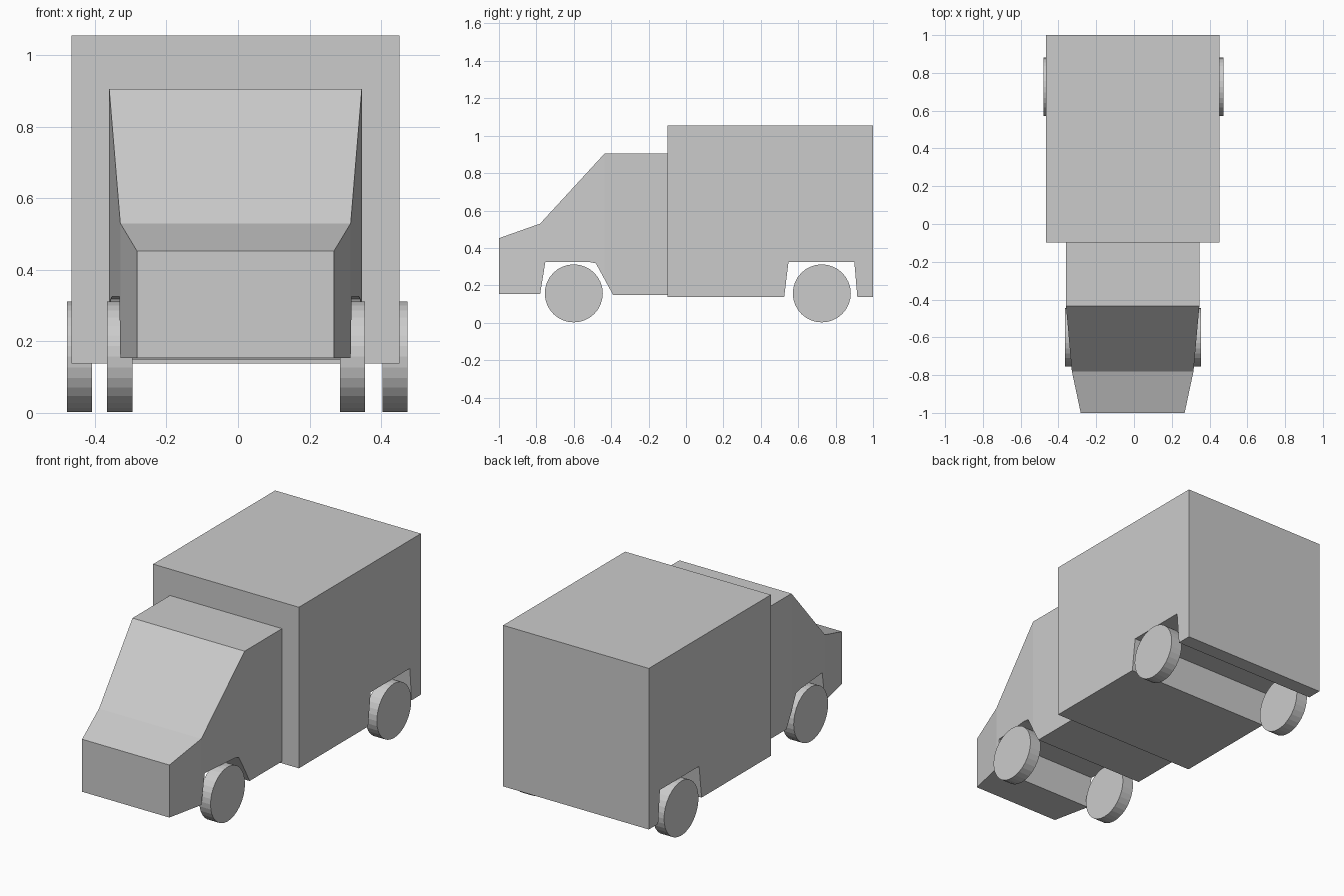
import bpy, bmesh, math
from mathutils import Matrix

if "Cube" in bpy.data.objects:
    bpy.data.objects.remove(bpy.data.objects["Cube"])

CX = -0.007  # the body sits slightly off the wheel centre line


def finish(bm, name):
    bmesh.ops.recalc_face_normals(bm, faces=bm.faces[:])
    mesh = bpy.data.meshes.new(name)
    bm.to_mesh(mesh)
    bm.free()
    obj = bpy.data.objects.new(name, mesh)
    bpy.context.collection.objects.link(obj)
    return obj


def prism(profile, half):
    """Extrude a (y, z) side profile across the width."""
    bm = bmesh.new()
    face = bm.faces.new([bm.verts.new((-half, y, z)) for y, z in profile])
    ext = bmesh.ops.extrude_face_region(bm, geom=[face], use_keep_orig=True)
    for v in ext["geom"]:
        if isinstance(v, bmesh.types.BMVert):
            v.co.x = half
    bmesh.ops.recalc_face_normals(bm, faces=bm.faces[:])
    return bm


# Cargo box with rear wheel channel
bm = prism([(-0.098, 0.138), (0.525, 0.138), (0.548, 0.325), (0.9, 0.325),
            (0.916, 0.138), (1, 0.138), (1, 1.055), (-0.098, 1.055)], 0.459)
bmesh.ops.translate(bm, verts=bm.verts[:], vec=(CX, 0, 0))
finish(bm, "cargo_box")

# Cab with sloped windshield, bonnet and front wheel channel
bm = prism([(-1, 0.153), (-0.78, 0.153), (-0.752, 0.325), (-0.52, 0.325),
            (-0.482, 0.318), (-0.39, 0.149), (-0.098, 0.149), (-0.098, 0.905),
            (-0.435, 0.905), (-0.78, 0.53), (-1, 0.452)], 0.353)
for y in (-0.78, -0.435):
    bmesh.ops.bisect_plane(bm, geom=bm.verts[:] + bm.edges[:] + bm.faces[:],
                           plane_co=(0, y, 0), plane_no=(0, 1, 0), dist=1e-5)


def cab_half_width(y):
    if y < -0.78:
        return 0.275 + (y + 1) / 0.22 * 0.047
    return min(0.353, 0.322 + (y + 0.78) / 0.345 * 0.031)


for v in bm.verts:
    v.co.x = CX + math.copysign(cab_half_width(v.co.y), v.co.x)
# The rear of the cab is closed by the cargo box
back = [f for f in bm.faces if all(v.co.y > -0.1 for v in f.verts)]
bmesh.ops.delete(bm, geom=back, context='FACES_ONLY')
finish(bm, "cab")

# Wheels: name, centre x, centre y
for name, x, y in (("front_wheel_left", 0.320, -0.6), ("front_wheel_right", -0.331, -0.6),
                   ("rear_wheel_left", 0.439, 0.726), ("rear_wheel_right", -0.443, 0.726)):
    bm = bmesh.new()
    bmesh.ops.create_cone(bm, cap_ends=True, segments=32, radius1=0.155, radius2=0.155,
                          depth=0.071,
                          matrix=Matrix.Translation((x, y, 0.157)) @ Matrix.Rotation(math.pi / 2, 4, 'Y'))
    finish(bm, name)
